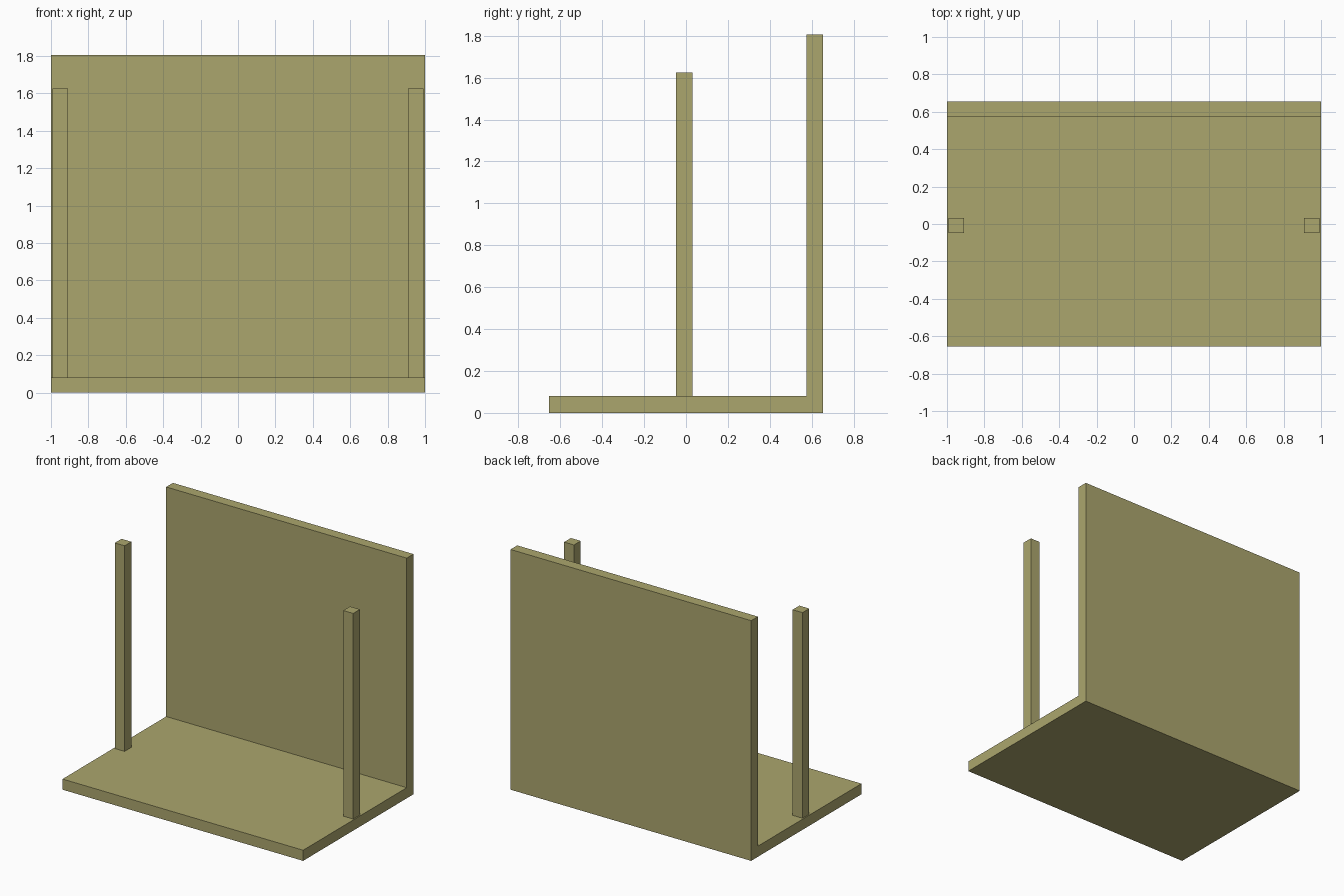
import bpy

if "Cube" in bpy.data.objects:
    bpy.data.objects.remove(bpy.data.objects["Cube"])

mat = bpy.data.materials.new("khaki")
mat.diffuse_color = (0.41, 0.38, 0.155, 1)
mat.use_nodes = True
mat.node_tree.nodes["Principled BSDF"].inputs["Base Color"].default_value = mat.diffuse_color


def extrude_x(name, profile, x0, x1):
    """Extrude a (y, z) profile along x into a closed solid."""
    n = len(profile)
    verts = [(x, y, z) for x in (x0, x1) for y, z in profile]
    faces = [tuple(reversed(range(n))), tuple(range(n, 2 * n))]
    faces += [(i, (i + 1) % n, n + (i + 1) % n, n + i) for i in range(n)]
    mesh = bpy.data.meshes.new(name)
    mesh.from_pydata(verts, [], faces)
    mesh.materials.append(mat)
    obj = bpy.data.objects.new(name, mesh)
    bpy.context.collection.objects.link(obj)
    return obj


D, T, H = 0.655, 0.08, 1.805  # half depth, board thickness, wall height

# Floor and back wall as one L-shaped section
extrude_x("floor_and_back_wall",
          [(-D, 0), (D, 0), (D, H), (D - T, H), (D - T, T), (-D, T)], -1, 1)

# Two upright posts standing on the floor
post = [(-0.048, T), (0.032, T), (0.032, 1.625), (-0.048, 1.625)]
for name, x in (("left_post", -0.95), ("right_post", 0.95)):
    extrude_x(name, post, x - 0.041, x + 0.041)
